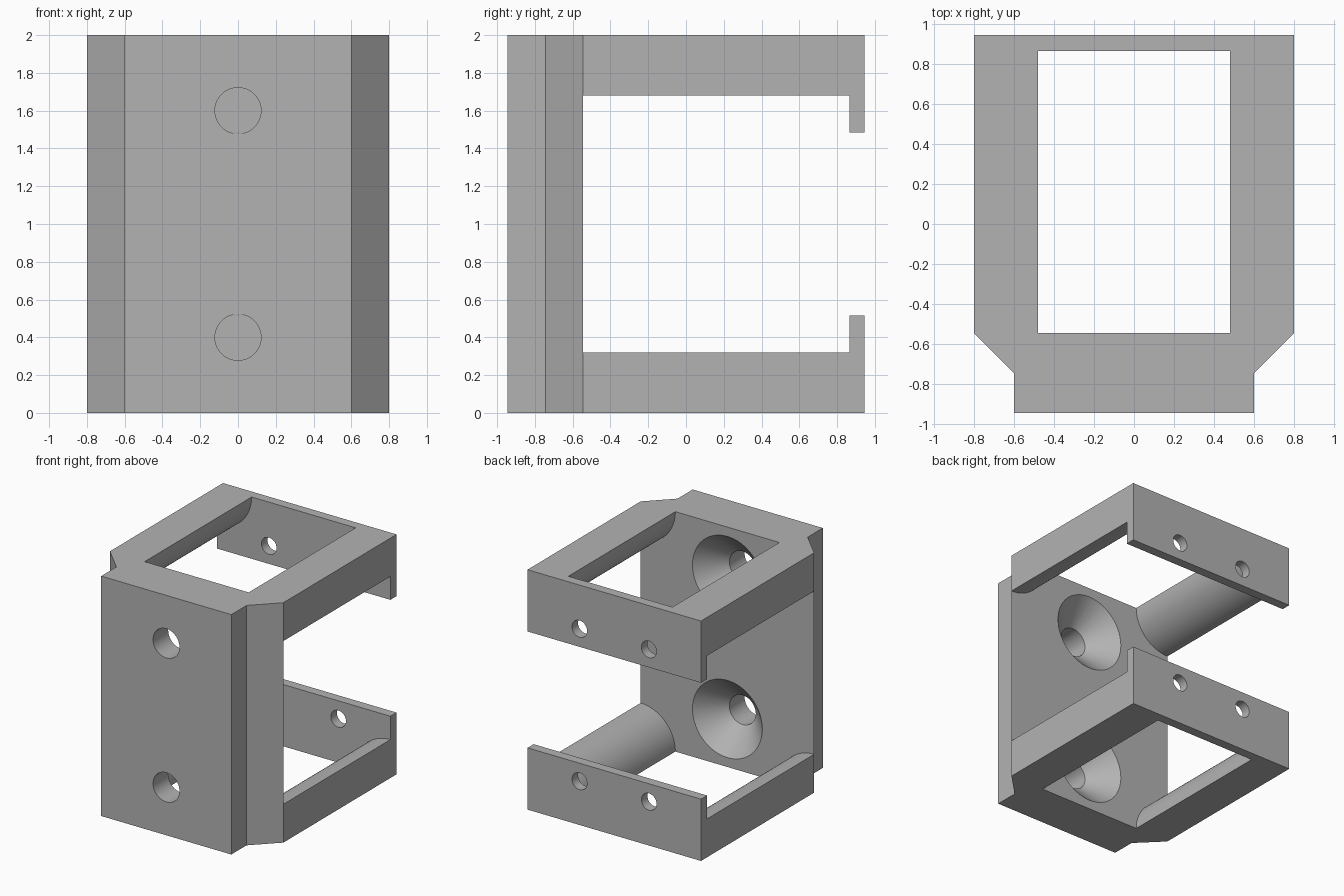
import bpy, bmesh, math
from mathutils import Matrix, Vector

cube = bpy.data.objects.get("Cube")
if cube:
    bpy.data.objects.remove(cube, do_unlink=True)

FRONT, BACK = -0.945, 0.945       # overall depth
WALL, LIP = -0.545, 0.865         # inner faces of mounting wall and lips
HALF, RAIL = 0.8, 0.32            # half width, rail width and height
LIP_TOP = 0.515

grey = bpy.data.materials.new("plain grey")
grey.use_nodes = True
grey.diffuse_color = (0.45, 0.45, 0.45, 1)
grey.node_tree.nodes["Principled BSDF"].inputs["Base Color"].default_value = grey.diffuse_color


def prism(name, points, direction):
    """Extrude a closed outline of 3D points along a direction."""
    bm = bmesh.new()
    face = bm.faces.new([bm.verts.new(p) for p in points])
    new = bmesh.ops.extrude_face_region(bm, geom=[face])["geom"]
    bmesh.ops.translate(bm, vec=Vector(direction),
                        verts=[v for v in new if isinstance(v, bmesh.types.BMVert)])
    return finish(name, bm)


def lathe_y(name, profile, x, z, steps=64):
    """Spin (radius, y) pairs round an axis parallel to y."""
    bm = bmesh.new()
    rings = [[bm.verts.new((x + r * math.cos(a), y, z + r * math.sin(a)))
              for a in (math.tau * i / steps for i in range(steps))] for r, y in profile]
    for a, b in zip(rings, rings[1:]):
        for i in range(steps):
            j = (i + 1) % steps
            bm.faces.new((a[i], a[j], b[j], b[i]))
    bm.faces.new(rings[0])
    bm.faces.new(rings[-1])
    return finish(name, bm)


def finish(name, bm):
    bmesh.ops.recalc_face_normals(bm, faces=bm.faces)
    mesh = bpy.data.meshes.new(name)
    bm.to_mesh(mesh)
    bm.free()
    mesh.materials.append(grey)
    obj = bpy.data.objects.new(name, mesh)
    bpy.context.collection.objects.link(obj)
    return obj


def cut(target, cutter):
    cutter.hide_render = True
    mod = target.modifiers.new("cut", "BOOLEAN")
    mod.operation, mod.solver, mod.object = "DIFFERENCE", "EXACT", cutter
    bpy.context.view_layer.objects.active = target
    bpy.ops.object.modifier_apply(modifier=mod.name)
    bpy.data.objects.remove(cutter, do_unlink=True)


# Bracket body: chamfered plan outline, full height
half = [(0.6, FRONT), (0.6, FRONT + 0.2), (HALF, WALL), (HALF, BACK)]
plan = half + [(-x, y) for x, y in reversed(half)]
body = prism("bracket_body", [(x, y, 0) for x, y in plan], (0, 0, 2))

# Cavity that leaves four rails with quarter-round inner edges
arc = [(HALF - RAIL * math.cos(a), RAIL * math.sin(a))
       for a in (math.pi / 2 * i / 20 for i in range(21))]
side = [(HALF - RAIL, -0.1)] + arc + [(0.9, RAIL)]
right = side + [(x, 2 - z) for x, z in reversed(side)]
outline = right + [(-x, z) for x, z in reversed(right)]
cut(body, prism("cavity", [(x, WALL, z) for x, z in outline], (0, LIP - WALL, 0)))

# Open gap between the two lips
gap = [(-1, LIP_TOP), (1, LIP_TOP), (1, 2 - LIP_TOP), (-1, 2 - LIP_TOP)]
cut(body, prism("lip_gap", [(x, 0.7, z) for x, z in gap], (0, 0.4, 0)))

# Countersunk mounting holes in the wall
for z in (0.4, 1.6):
    cut(body, lathe_y("screw_hole", [(0.122, -1.1), (0.122, WALL - 0.2),
                                     (0.322, WALL), (0.352, WALL + 0.03)], 0, z))

# Small holes through the lips
for x in (-0.32, 0.32):
    for z in (0.365, 1.635):
        cut(body, lathe_y("lip_hole", [(0.07, 0.8), (0.07, 1.1)], x, z, 32))

# Smooth the round surfaces, keep the edges sharp
body.select_set(True)
bpy.context.view_layer.objects.active = body
bpy.ops.object.shade_smooth_by_angle(angle=math.radians(30))
